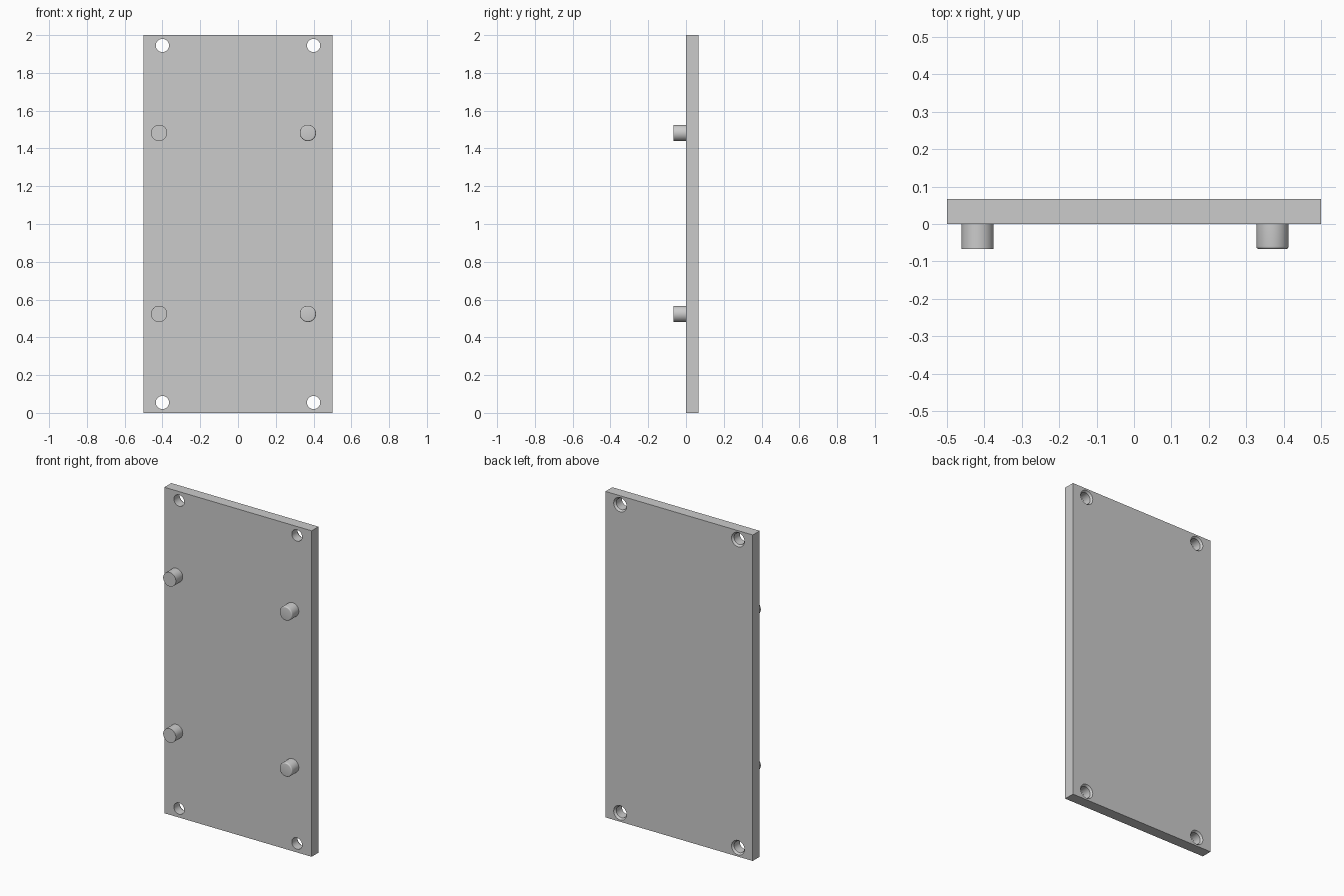
import bpy, bmesh, math

if "Cube" in bpy.data.objects:
    bpy.data.objects.remove(bpy.data.objects["Cube"], do_unlink=True)

THICK = 0.067

grey = bpy.data.materials.new("light_grey")
grey.use_nodes = True
colour = (0.6, 0.6, 0.6, 1)
grey.diffuse_color = colour
grey.node_tree.nodes["Principled BSDF"].inputs["Base Color"].default_value = colour


def add_object(name, bm):
    bmesh.ops.recalc_face_normals(bm, faces=bm.faces)
    mesh = bpy.data.meshes.new(name)
    bm.to_mesh(mesh)
    bm.free()
    mesh.materials.append(grey)
    obj = bpy.data.objects.new(name, mesh)
    bpy.context.collection.objects.link(obj)
    return obj


def lathe(bm, profile, x, z, sides=48):
    """Closed solid of revolution about the y axis from (radius, y) points."""
    rings = []
    for r, y in profile:
        angles = [2 * math.pi * i / sides for i in range(sides)]
        rings.append([bm.verts.new((x + r * math.cos(a), y, z + r * math.sin(a)))
                      for a in angles])
    for low, high in zip(rings, rings[1:]):
        for i in range(sides):
            j = (i + 1) % sides
            bm.faces.new((low[i], low[j], high[j], high[i]))
    bm.faces.new(rings[0])
    bm.faces.new(rings[-1])


def smooth(obj):
    bpy.ops.object.select_all(action="DESELECT")
    obj.select_set(True)
    bpy.context.view_layer.objects.active = obj
    bpy.ops.object.shade_smooth_by_angle(angle=math.radians(30))


# Upright plate
bm = bmesh.new()
bmesh.ops.create_cube(bm, size=1)
for v in bm.verts:
    v.co = (v.co.x, (v.co.y + 0.5) * THICK, (v.co.z + 0.5) * 2)
plate = add_object("plate", bm)

# Corner screw holes, flared towards the back
bm = bmesh.new()
hole = [(0.035, -0.02), (0.035, THICK - 0.012), (0.044, THICK), (0.044, THICK + 0.02)]
for x in (-0.4, 0.4):
    for z in (0.055, 1.945):
        lathe(bm, hole, x, z)
cutter = add_object("hole_cutter", bm)
cut = plate.modifiers.new("screw_holes", "BOOLEAN")
cut.object = cutter
cut.solver = "EXACT"
bpy.context.view_layer.objects.active = plate
bpy.ops.object.modifier_apply(modifier=cut.name)
bpy.data.objects.remove(cutter, do_unlink=True)
smooth(plate)

# Front pegs: plain on the right, rounded tips on the left
plain = [(0.043, 0.0), (0.043, -THICK)]
rounded = [(0.043, 0.0)]
for i in range(5):
    a = math.pi / 2 * i / 4
    rounded.append((0.036 + 0.007 * math.cos(a), 0.007 - THICK - 0.007 * math.sin(a)))
for side, x, profile in (("right", -0.418, plain), ("left", 0.37, rounded)):
    for level, z in (("lower", 0.524), ("upper", 1.482)):
        bm = bmesh.new()
        lathe(bm, profile, x, z)
        smooth(add_object(f"{level}_{side}_peg", bm))
